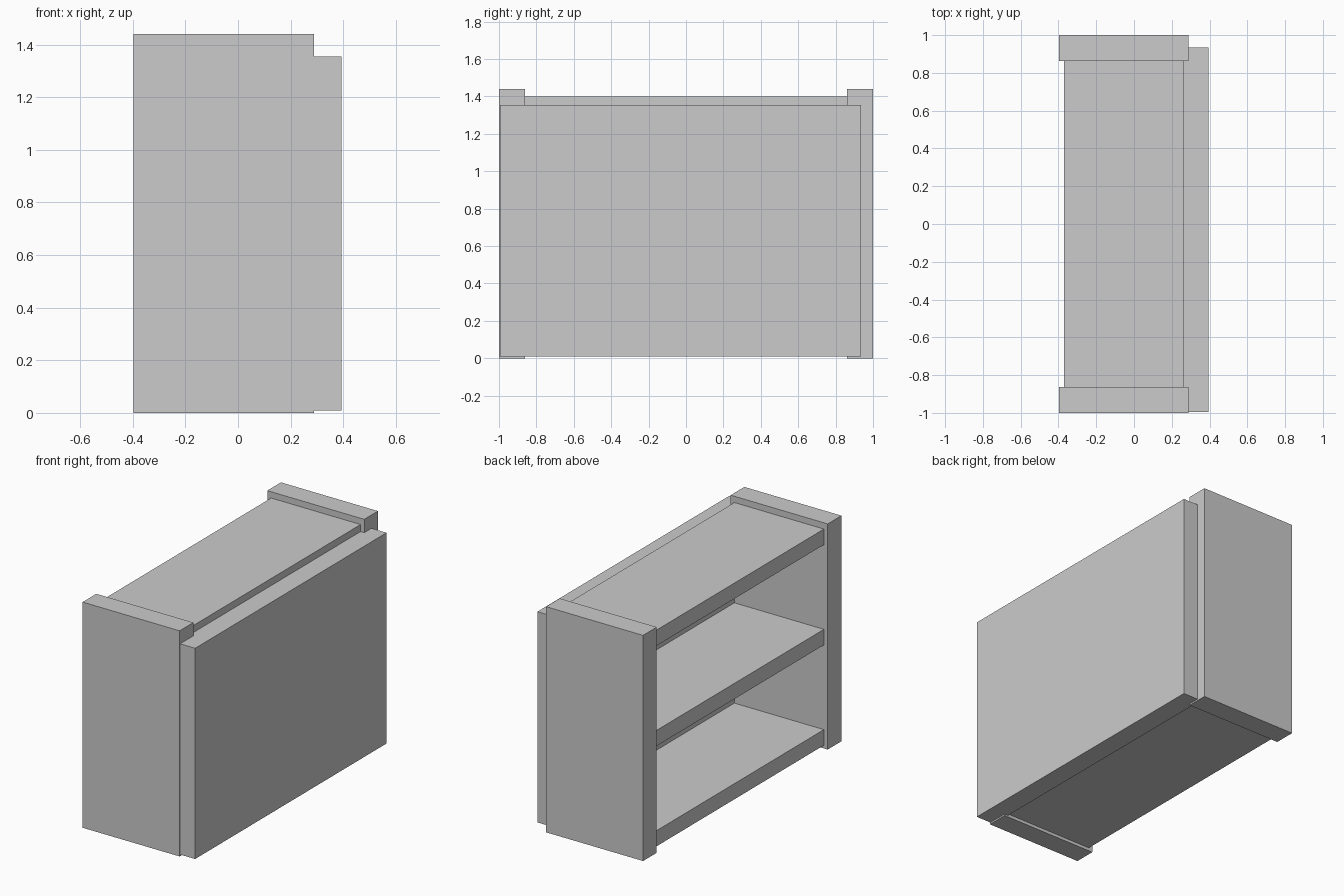
import bpy
import bmesh
from mathutils import Vector

if "Cube" in bpy.data.objects:
    bpy.data.objects.remove(bpy.data.objects["Cube"])


def box(name, lo, hi):
    """Flat-faced box spanning two opposite corners."""
    lo, hi = Vector(lo), Vector(hi)
    bm = bmesh.new()
    bmesh.ops.create_cube(bm, size=1)
    bmesh.ops.scale(bm, vec=hi - lo, verts=bm.verts)
    mesh = bpy.data.meshes.new(name)
    bm.to_mesh(mesh)
    bm.free()
    obj = bpy.data.objects.new(name, mesh)
    obj.location = (lo + hi) / 2
    bpy.context.collection.objects.link(obj)
    return obj


INNER = 0.862           # inner face of the side panels
BACK_X = 0.262          # where shelves meet the back panel

# Upright side panels
box("front_side_panel", (-0.397, -1, 0), (0.288, -INNER, 1.44))
box("rear_side_panel", (-0.397, INNER, 0), (0.288, 1, 1.44))

# Back panel, slightly offset along y and let into the sides
box("back_panel", (BACK_X, -0.995, 0.01), (0.394, 0.935, 1.355))

# Three equal shelves between the sides
for name, z in (("bottom_shelf", 0.02), ("middle_shelf", 0.66), ("top_shelf", 1.30)):
    box(name, (-0.37, -INNER, z), (BACK_X, INNER, z + 0.10))
